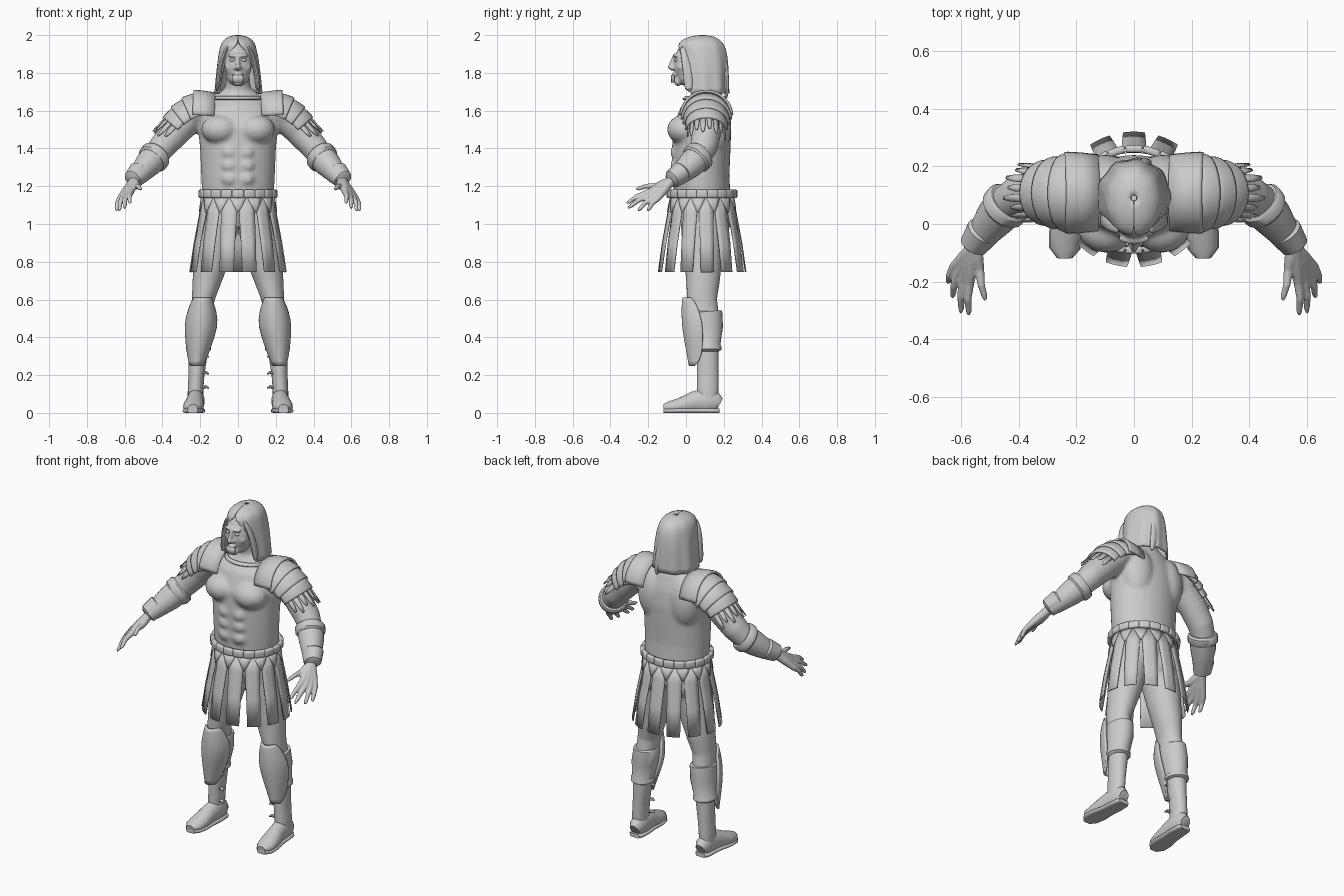
import bpy, bmesh
from math import sin, cos, pi, radians
from mathutils import Vector, Matrix

cube = bpy.data.objects.get("Cube")
if cube:
    bpy.data.objects.remove(cube)

grey = bpy.data.materials.new("plain grey")
grey.use_nodes = True
GREY = (0.6, 0.6, 0.6, 1)
grey.diffuse_color = GREY
grey.node_tree.nodes["Principled BSDF"].inputs["Base Color"].default_value = GREY


def skin(bm, rings, closed):
    """Bridge rows of vertices with quads."""
    for a, b in zip(rings, rings[1:]):
        n = len(a)
        for i in range(n if closed else n - 1):
            j = (i + 1) % n
            bm.faces.new((a[i], a[j], b[j], b[i]))


def tube(bm, pts, n=20, ref=(0, 1, 0)):
    """Closed tube through (x, y, z, radius a, radius b)."""
    ref, rings = Vector(ref), []
    c = [Vector(p[:3]) for p in pts]
    for i, p in enumerate(pts):
        t = (c[min(i + 1, len(c) - 1)] - c[max(i - 1, 0)]).normalized()
        u = ref.cross(t).normalized()
        v = t.cross(u)
        rings.append([bm.verts.new(c[i] + u * p[3] * cos(k * 2 * pi / n) + v * p[4] * sin(k * 2 * pi / n))
                      for k in range(n)])
    skin(bm, rings, True)
    bm.faces.new(rings[0][::-1])
    bm.faces.new(rings[-1])


def shell(bm, rows, n=12, ripple=0, mat=None):
    """Open curved sheet; rows are x, y, z, rx, ry, start, end (degrees from the front)."""
    rings = []
    for r, (x, y, z, rx, ry, a0, a1) in enumerate(rows):
        ring = []
        for k in range(n + 1):
            a = radians(a0 + (a1 - a0) * k / n)
            f = 1 + ripple * sin(9 * a) * r / len(rows)
            p = Vector((x + rx * f * sin(a), y - ry * f * cos(a), z))
            ring.append(bm.verts.new(mat @ p if mat else p))
        rings.append(ring)
    skin(bm, rings, False)


def ball(bm, c, r, both=False):
    for s in ((1, -1) if both else (1,)):
        m = Matrix.Translation((c[0] * s, c[1], c[2])) @ Matrix.Diagonal((*r, 1))
        bmesh.ops.create_uvsphere(bm, u_segments=24, v_segments=14, radius=1, matrix=m)


def finish(name, bm, mirror=False, thick=0, voxel=0, smooth=0, subdiv=0, angle=40):
    bmesh.ops.recalc_face_normals(bm, faces=bm.faces)
    me = bpy.data.meshes.new(name)
    bm.to_mesh(me)
    bm.free()
    ob = bpy.data.objects.new(name, me)
    bpy.context.collection.objects.link(ob)
    me.materials.append(grey)
    bpy.ops.object.select_all(action="DESELECT")
    ob.select_set(True)
    bpy.context.view_layer.objects.active = ob
    bpy.ops.object.shade_smooth_by_angle(angle=radians(angle))
    if mirror:
        m = ob.modifiers.new("Mirror", "MIRROR")
        m.use_mirror_merge = False
    if subdiv:
        ob.modifiers.new("Subdivision", "SUBSURF").levels = subdiv
        ob.modifiers["Subdivision"].render_levels = subdiv
    if thick:
        m = ob.modifiers.new("Solidify", "SOLIDIFY")
        m.thickness, m.offset = thick, 0
    if voxel:
        m = ob.modifiers.new("Remesh", "REMESH")
        m.mode, m.voxel_size, m.use_smooth_shade = "VOXEL", voxel, True
    if smooth:
        m = ob.modifiers.new("Smooth", "SMOOTH")
        m.factor, m.iterations = 0.5, smooth
    return ob


# Body: torso, muscles, arms and legs fused together
bm = bmesh.new()
tube(bm, [(0, .09, .98, .13, .1), (0, .09, 1.08, .18, .14), (0, .085, 1.16, .19, .15), (0, .08, 1.25, .195, .15),
          (0, .08, 1.38, .2, .155), (0, .085, 1.5, .21, .155), (0, .1, 1.6, .2, .13), (0, .11, 1.67, .13, .09),
          (0, .1, 1.72, .068, .065), (0, .08, 1.79, .062, .06)], 32)
ball(bm, (.095, -.012, 1.5), (.1, .088, .078), True)
for z in (1.24, 1.31, 1.38):
    ball(bm, (.045, -.055, z), (.042, .028, .036), True)
ball(bm, (.1, .15, 1.52), (.1, .09, .16), True)
ball(bm, (.085, .14, 1.02), (.1, .1, .1), True)
ball(bm, (.24, .11, 1.59), (.09, .1, .09), True)
for s in (1, -1):
    arm = [(.17, .11, 1.62, .08, .1), (.25, .11, 1.57, .085, .09), (.33, .11, 1.49, .08, .078),
           (.4, .095, 1.41, .072, .074), (.44, .07, 1.36, .066, .066), (.5, 0, 1.29, .055, .055),
           (.555, -.085, 1.225, .034, .036)]
    leg = [(.1, .09, 1.05, .1, .12), (.112, .09, .95, .105, .115), (.142, .09, .8, .092, .1),
           (.165, .09, .7, .077, .09), (.185, .085, .6, .06, .08), (.19, .095, .52, .06, .08),
           (.2, .11, .45, .062, .078), (.21, .115, .33, .052, .06), (.22, .115, .2, .043, .06),
           (.225, .115, .12, .042, .06), (.225, .115, .04, .042, .055)]
    for path in (arm, leg):
        tube(bm, [(p[0] * s, *p[1:]) for p in path], 24)
finish("body", bm, voxel=.011, smooth=5)

# Head with brow, nose, cheeks, lips and beard
bm = bmesh.new()
ball(bm, (0, .06, 1.88), (.085, .115, .1))
ball(bm, (0, 0, 1.84), (.072, .064, .095))
ball(bm, (0, .01, 1.785), (.062, .062, .055))
ball(bm, (0, -.042, 1.755), (.03, .022, .025))
ball(bm, (0, -.05, 1.892), (.055, .02, .012))
ball(bm, (0, -.064, 1.79), (.024, .013, .012))
ball(bm, (.045, -.018, 1.83), (.026, .03, .025), True)
ball(bm, (.012, -.068, 1.826), (.01, .014, .009), True)
tube(bm, [(0, -.058, 1.89, .009, .012), (0, -.074, 1.85, .011, .014), (0, -.086, 1.83, .013, .013),
          (0, -.07, 1.818, .012, .01)], 12)
finish("head", bm, voxel=.006, smooth=3)
bm = bmesh.new()
ball(bm, (.03, -.053, 1.868), (.014, .01, .009), True)
finish("eyes", bm)
bm = bmesh.new()
shell(bm, [(0, .015, z, r, .088, -22, 22) for z, r in ((1.79, .075), (1.77, .075), (1.748, .066))], 6)
finish("chin_beard", bm, thick=.012)

# Hood with soft folds, hanging edges and a tail
bm = bmesh.new()
hood = [(1.995, .01, .01, .09, 0), (1.99, .045, .06, .085, 0), (1.97, .075, .1, .08, 0), (1.945, .09, .122, .078, 5),
        (1.9, .1, .128, .085, 36), (1.82, .11, .13, .09, 48), (1.75, .117, .13, .09, 52), (1.69, .122, .128, .095, 56)]
shell(bm, [(0, cy, z, rx, ry, o, 360 - o) for z, rx, ry, cy, o in hood], 60, .035)
finish("hood", bm, thick=.01, subdiv=1)
bm = bmesh.new()
tube(bm, [(.05, -.02, 1.945, .01, .016), (.085, -.005, 1.88, .012, .022), (.1, .01, 1.8, .013, .026),
          (.112, .015, 1.695, .012, .026)], 10)
finish("hood_edge", bm, mirror=True, subdiv=1)
bm = bmesh.new()
tube(bm, [(.02, .19, 1.93, .01, .01), (.03, .212, 1.82, .022, .016), (.04, .216, 1.72, .026, .014),
          (.05, .212, 1.66, .01, .008)], 10)
finish("hood_tail", bm, subdiv=1)

# Neckline rim
bm = bmesh.new()
shell(bm, [(0, .1, 1.675, .122, .1, -75, 75), (0, .095, 1.66, .132, .112, -75, 75)], 24)
finish("neck_rim", bm, thick=.008)

# Belt: a band carrying rounded pads
bm = bmesh.new()
shell(bm, [(0, .085, z, .195, .172, 0, 360) for z in (1.14, 1.18)], 48)
finish("belt_band", bm, thick=.012)
bm = bmesh.new()
PADS = 20
for i in range(PADS):
    a = 2 * pi * i / PADS
    m = (Matrix.Translation((.196 * sin(a), .085 - .175 * cos(a), 1.16))
         @ Matrix.Rotation(a, 4, "Z") @ Matrix.Diagonal((.062, .026, .044, 1)))
    bmesh.ops.create_cube(bm, size=1, matrix=m)
bmesh.ops.bevel(bm, geom=bm.edges[:], offset=.01, segments=3, affect="EDGES", profile=.5)
finish("belt_pads", bm)

# Skirt: thirteen long strips and a short pointed layer over them
bm, tabs = bmesh.new(), bmesh.new()
STRIPS = 13
for i in range(STRIPS):
    c = (i + .5) * 360 / STRIPS
    shell(bm, [(0, .085, z, rx, ry, c - w, c + w) for z, rx, ry, w in
               ((1.14, .19, .165, 13), (1.05, .203, .182, 12), (.9, .232, .21, 10), (.745, .255, .232, 8.5))], 3)
    c += 180 / STRIPS
    shell(tabs, [(0, .085, z, rx, ry, c - w, c + w) for z, rx, ry, w in
                 ((1.14, .194, .169, 13), (1.1, .2, .177, 7), (1.06, .206, .184, 1))], 3)
finish("skirt_strips", bm, thick=.006)
finish("skirt_tabs", tabs, thick=.005)


def shoulder_frame(x0, z0, x1, z1, r):
    """Frame whose z runs down the arm and whose front faces outward."""
    d = Vector((x1 - x0, 0, z1 - z0))
    length = d.length
    d.normalize()
    n = Vector((-d.z, 0, d.x))
    o = Vector((x0, .108, z0)) - n * r
    m = Matrix(((0, -n.x, d.x, o.x), (1, -n.y, d.y, o.y), (0, -n.z, d.z, o.z), (0, 0, 0, 1)))
    return m, length


# Shoulder guards: four overlapping lames and a fringe
for k, lame in enumerate(((.12, 1.695, .235, 1.7, .132), (.215, 1.695, .295, 1.66, .126),
                          (.275, 1.67, .35, 1.612, .116), (.33, 1.63, .39, 1.56, .104))):
    bm = bmesh.new()
    m, length = shoulder_frame(*lame)
    r = lame[4]
    shell(bm, [(0, 0, length * t, r + g, r + g, -86, 86) for t, g in ((0, -.004), (.5, .002), (.9, .005), (1, .002))],
          20, mat=m)
    finish("shoulder_lame_%d" % (k + 1), bm, mirror=True, thick=.012)
bm = bmesh.new()
m, length = shoulder_frame(.365, 1.585, .44, 1.495, .098)
for i in range(8):
    c = -70 + 20 * i
    end = length * (1.1 if i % 2 else .9)
    shell(bm, [(0, 0, z, .098 + z * .06, .098 + z * .06, c - w, c + w)
               for z, w in ((-.02, 9), (end * .7, 7), (end, 3))], 2, mat=m)
finish("shoulder_fringe", bm, mirror=True, thick=.005)

# Forearm bracer, its rolled cuff and the outer plate
bm = bmesh.new()
tube(bm, [(.445, .062, 1.352, .074, .075), (.48, .022, 1.312, .07, .07), (.52, -.03, 1.265, .055, .056),
          (.55, -.077, 1.23, .043, .044)], 20)
tube(bm, [(.43, .08, 1.37, .074, .074), (.436, .073, 1.363, .084, .084), (.452, .053, 1.343, .084, .084),
          (.458, .046, 1.336, .074, .074)], 20)
tube(bm, [(.515, -.012, 1.288, .04, .045), (.525, -.025, 1.275, .058, .058), (.56, -.075, 1.24, .046, .046),
          (.565, -.083, 1.235, .03, .03)], 16)
finish("bracer", bm, mirror=True)

# Hands
bm = bmesh.new()
wrist = Vector((.552, -.08, 1.226))
for kx, ky, kz, tx, ty, tz in ((.57, -.205, 1.165, .573, -.316, 1.11), (.592, -.195, 1.15, .6, -.308, 1.085),
                               (.61, -.175, 1.14, .63, -.255, 1.07), (.625, -.15, 1.135, .645, -.205, 1.07),
                               (.535, -.16, 1.2, .515, -.265, 1.185)):
    k, t = Vector((kx, ky, kz)), Vector((tx, ty, tz))
    mid = k.lerp(t, .5) + Vector((.004, 0, .008))
    tube(bm, [(*p, r, r) for p, r in ((wrist, .026), (wrist.lerp(k, .5), .023), (k, .017), (mid, .013),
                                      (k.lerp(t, .85), .011), (t, .006))], 12, ref=(1, 0, 0))
finish("hand", bm, mirror=True, voxel=.005, smooth=4)

# Shin greave, raised rim and calf wrap
bm = bmesh.new()
shell(bm, [(x, y, z, rx, ry, -a, a) for x, y, z, rx, ry, a in (
    (.188, .06, .61, .045, .072, 65), (.19, .075, .57, .062, .092, 80), (.193, .088, .49, .082, .105, 88),
    (.2, .09, .42, .076, .1, 90), (.215, .09, .3, .048, .077, 88), (.22, .082, .25, .034, .06, 60))], 16)
finish("greave", bm, mirror=True, thick=.014, subdiv=1)
bm = bmesh.new()
tube(bm, [(.19, .1, .54, .062, .084), (.19, .1, .53, .07, .092), (.198, .11, .45, .071, .086), (.208, .112, .36, .06, .07),
          (.209, .112, .35, .066, .076), (.21, .112, .335, .066, .076), (.21, .112, .325, .052, .06)], 24)
finish("calf_wrap", bm, mirror=True)

# Small strap ends on the inner shin
bm = bmesh.new()
for z in (.3, .21, .135):
    tube(bm, [(.185, .09, z, .009, .012), (.168, .085, z + .004, .008, .012), (.155, .08, z - .004, .004, .005)], 8)
finish("strap_ends", bm, mirror=True)

# Boots and soles
foot = [(.222, .178, .045, .03, .035), (.222, .16, .055, .042, .055), (.223, .1, .062, .046, .07),
        (.228, .04, .055, .046, .058), (.235, -.03, .038, .055, .042), (.24, -.085, .03, .05, .032),
        (.24, -.118, .026, .025, .02)]
for name, pts in (("boot", foot), ("sole", [(x, y, .012, a * 1.08, .02) for x, y, z, a, b in foot])):
    bm = bmesh.new()
    tube(bm, pts, 24, ref=(0, 0, 1))
    for v in bm.verts:
        v.co.z = max(v.co.z, 0 if name == "sole" else .012)
        if name == "sole":
            v.co.z = min(v.co.z, .024)
    finish(name, bm, mirror=True)
